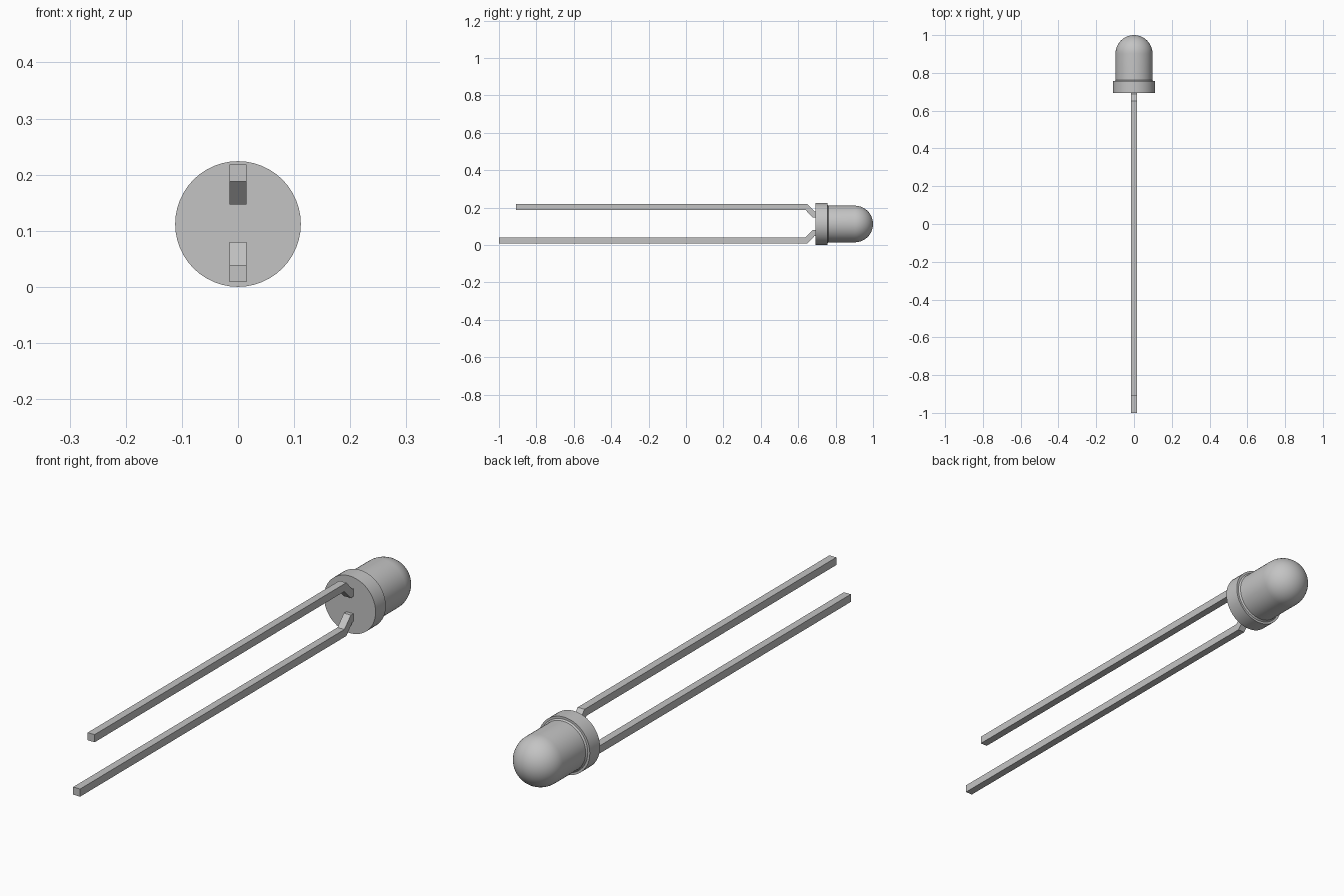
import bpy, bmesh, math
from mathutils import Matrix, Vector

cube = bpy.data.objects.get("Cube")
if cube:
    bpy.data.objects.remove(cube)

AXIS_Z = 0.112      # height of the lamp axis
HALF_WIDTH = 0.015  # half the lead width

grey = bpy.data.materials.new("light grey")
grey.use_nodes = True
colour = (0.55, 0.55, 0.55, 1)
grey.diffuse_color = colour
grey.node_tree.nodes["Principled BSDF"].inputs["Base Color"].default_value = colour


def add_object(name, bm):
    bmesh.ops.recalc_face_normals(bm, faces=bm.faces)
    mesh = bpy.data.meshes.new(name)
    bm.to_mesh(mesh)
    bm.free()
    mesh.materials.append(grey)
    obj = bpy.data.objects.new(name, mesh)
    bpy.context.collection.objects.link(obj)
    return obj


# Lamp body: flange, barrel and dome turned around the y axis
R, DOME_Y = 0.098, 0.902
profile = [(0, 0.693), (0.112, 0.693), (0.112, 0.756), (0.103, 0.756), (R, 0.762)]
steps = 14
for i in range(steps + 1):
    a = math.pi / 2 * i / steps
    profile.append((R * math.cos(a), DOME_Y + R * math.sin(a)))
bm = bmesh.new()
verts = [bm.verts.new((r, y, 0)) for r, y in profile]
edges = [bm.edges.new(pair) for pair in zip(verts, verts[1:])]
bmesh.ops.spin(bm, geom=verts + edges, cent=(0, 0, 0), axis=(0, 1, 0),
               angle=2 * math.pi, steps=48)
bmesh.ops.remove_doubles(bm, verts=bm.verts, dist=0.0001)
bmesh.ops.translate(bm, verts=bm.verts, vec=(0, 0, AXIS_Z))
body = add_object("lamp_body", bm)
bpy.ops.object.select_all(action="DESELECT")
body.select_set(True)
bpy.context.view_layer.objects.active = body
bpy.ops.object.shade_smooth_by_angle(angle=math.radians(30))


# Bent square leads: side outline extruded across x
def add_lead(name, start_y, side):
    outline = [(start_y, 0.106), (0.65, 0.106), (0.688, 0.066), (0.71, 0.066),
               (0.71, 0.035), (0.678, 0.035), (0.638, 0.076), (start_y, 0.076)]
    bm = bmesh.new()
    face = bm.faces.new([bm.verts.new((-HALF_WIDTH, y, AXIS_Z + side * h))
                         for y, h in outline])
    new = bmesh.ops.extrude_face_region(bm, geom=[face])["geom"]
    moved = [v for v in new if isinstance(v, bmesh.types.BMVert)]
    bmesh.ops.translate(bm, verts=moved, vec=(2 * HALF_WIDTH, 0, 0))
    return add_object(name, bm)


add_lead("upper_lead", -0.91, 1)
lower = add_lead("lower_lead", -1.0, -1)
lower.data.transform(Matrix.Translation(Vector((0, 0, 0.003))))
